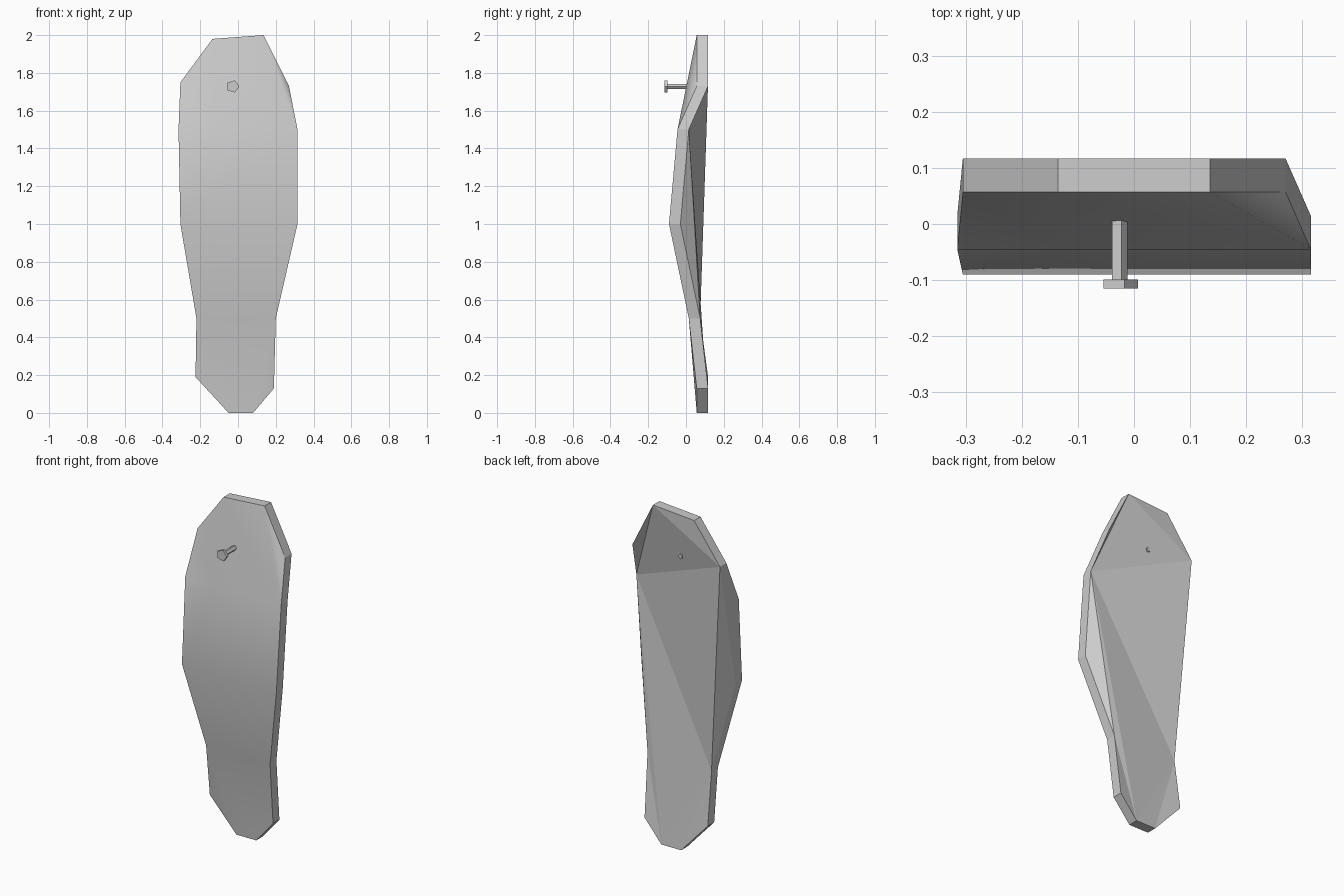
import bpy, bmesh, math

if "Cube" in bpy.data.objects:
    bpy.data.objects.remove(bpy.data.objects["Cube"], do_unlink=True)

grey = bpy.data.materials.new("plain_grey")
grey.use_nodes = True
COLOUR = (0.6, 0.6, 0.6, 1)
grey.diffuse_color = COLOUR
grey.node_tree.nodes["Principled BSDF"].inputs["Base Color"].default_value = COLOUR


def finish(bm, name):
    bmesh.ops.recalc_face_normals(bm, faces=bm.faces[:])
    mesh = bpy.data.meshes.new(name)
    bm.to_mesh(mesh)
    bm.free()
    mesh.materials.append(grey)
    obj = bpy.data.objects.new(name, mesh)
    bpy.context.collection.objects.link(obj)
    return obj


# Plate: outline as (x, z), clockwise from the top; depth follows the bend rows
THICK = 0.06
END = 0.057
BEND = {1.5: -0.045, 1.0: -0.09, 0.5: 0.015}
outline = [(-.135, 1.98), (.135, 2), (.27, 1.73), (.315, 1.5), (.315, 1.0),
           (.2, .5), (.19, .13), (.08, 0), (-.05, 0), (-.225, .19),
           (-.22, .5), (-.305, 1.0), (-.315, 1.5), (-.305, 1.75)]
bm = bmesh.new()
front = [bm.verts.new((x, BEND.get(z, END), z)) for x, z in outline]
back = [bm.verts.new((x, BEND.get(z, END) + THICK, z)) for x, z in outline]
mid = bm.verts.new((-.135, BEND[1.5], 1.5))
tl, tr, r1, r2, r3, r4, r5, br, bl, l5, l4, l3, l2, l1 = range(len(outline))
n = len(outline)

# Front skin: smooth bent rows with corner triangles
skin = front + [mid]
for ids in [(tl, tr, r2, n), (tr, r1, r2), (tl, n, l1), (l1, n, l2),
            (l2, n, r2, r3, l3), (l3, r3, r4, l4), (l4, r4, br, bl),
            (r4, r5, br), (l4, bl, l5)]:
    bm.faces.new([skin[i] for i in ids]).smooth = True

# Back skin: broad flat facets
for ids in [(tl, tr, l1), (tr, r2, l1), (tr, r1, r2), (l1, r2, l4),
            (r2, br, l4), (r2, r4, br), (r2, r3, r4), (r4, r5, br),
            (l4, br, bl), (l4, bl, l5), (l1, l4, l3), (l1, l3, l2)]:
    bm.faces.new([back[i] for i in ids])

# Rim
for i in range(n):
    j = (i + 1) % n
    bm.faces.new((front[i], front[j], back[j], back[i]))
finish(bm, "bent_plate")


# Nail: five-sided head and shaft lying along y
def rod(name, radius, y0, y1, sides=5):
    bm = bmesh.new()
    rings = []
    for y in (y0, y1):
        rings.append([bm.verts.new((-0.027 + radius * math.cos(a), y,
                                    1.728 + radius * math.sin(a)))
                      for a in (math.tau * k / sides for k in range(sides))])
        bm.faces.new(rings[-1])
    for k in range(sides):
        m = (k + 1) % sides
        bm.faces.new((rings[0][k], rings[0][m], rings[1][m], rings[1][k]))
    return finish(bm, name)


rod("nail_head", 0.034, -0.115, -0.099)
rod("nail_shaft", 0.015, -0.1, 0.092)
